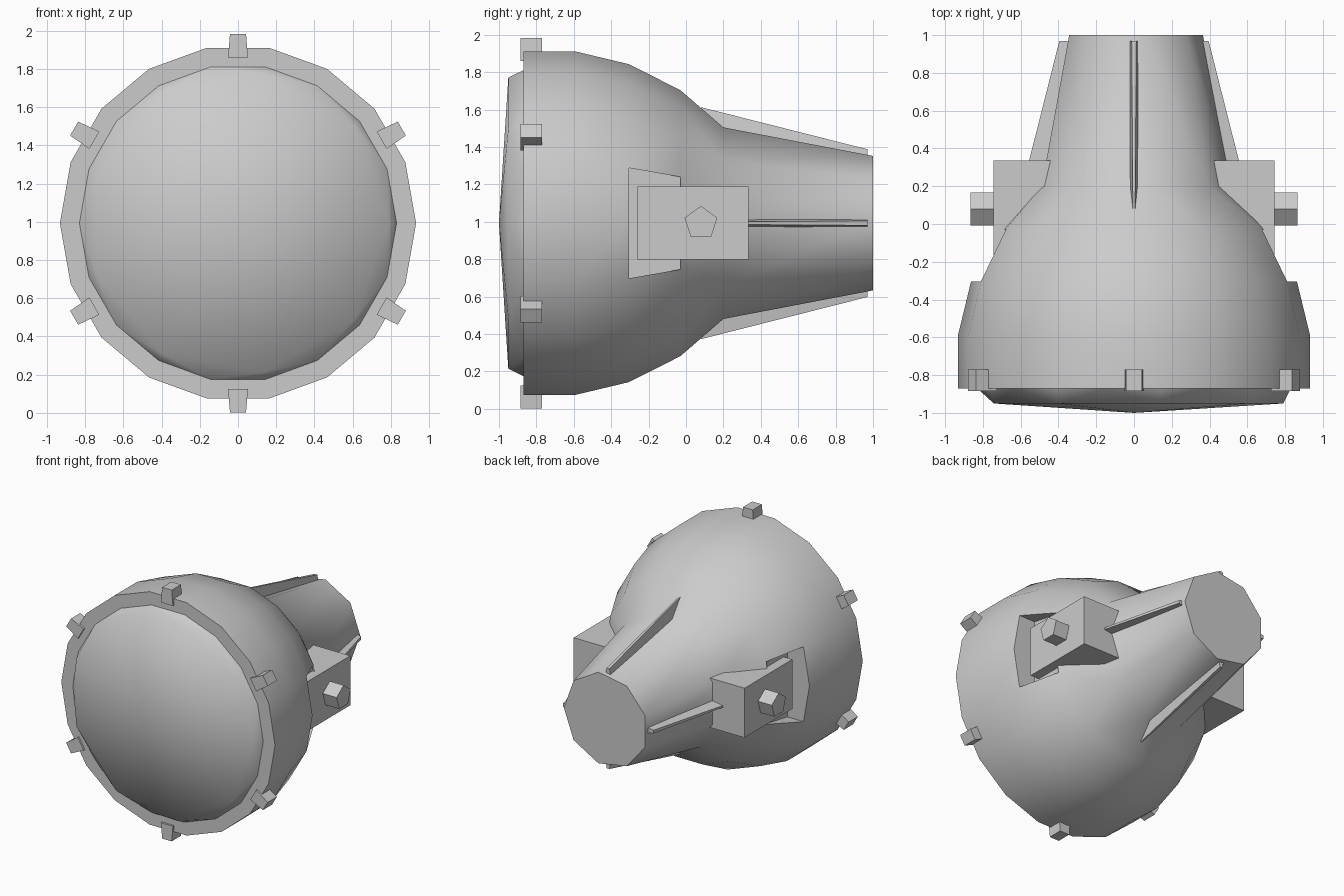
import bpy, bmesh
from math import radians, cos, sin, pi
from mathutils import Matrix, Vector

if "Cube" in bpy.data.objects:
    bpy.data.objects.remove(bpy.data.objects["Cube"])

CZ = 0.993  # height of the lamp axis


def finish(name, bm, smooth=None):
    bmesh.ops.recalc_face_normals(bm, faces=bm.faces)
    me = bpy.data.meshes.new(name)
    bm.to_mesh(me)
    bm.free()
    ob = bpy.data.objects.new(name, me)
    bpy.context.collection.objects.link(ob)
    ob.location.z = CZ
    if smooth:
        bpy.ops.object.select_all(action='DESELECT')
        bpy.context.view_layer.objects.active = ob
        ob.select_set(True)
        bpy.ops.object.shade_smooth_by_angle(angle=radians(smooth))
    return ob


def ring(bm, y, r, n):
    return [bm.verts.new((r * cos(2 * pi * i / n), y, r * sin(2 * pi * i / n)))
            for i in range(n)]


def connect(bm, a, b):
    """Join equal rings with quads, or an 18-ring to a 9-ring with triangles."""
    n, m = len(a), len(b)
    if n == m:
        return [bm.faces.new((a[i], a[(i + 1) % n], b[(i + 1) % n], b[i])) for i in range(n)]
    for k in range(m):
        a0, a1, a2 = a[2 * k], a[2 * k + 1], a[(2 * k + 2) % n]
        b0, b1 = b[k], b[(k + 1) % m]
        bm.faces.new((a0, a1, b0))
        bm.faces.new((a1, b1, b0))
        bm.faces.new((a1, a2, b1))


def block(bm, inner, outer):
    """Closed solid between two matching outlines."""
    a = [bm.verts.new(p) for p in inner]
    b = [bm.verts.new(p) for p in outer]
    connect(bm, a, b)
    bm.faces.new(a)
    bm.faces.new(b)
    return a + b


# Housing: 18-sided bowl narrowing to a 9-sided neck
bm = bmesh.new()
front = ring(bm, -0.87, 0.83, 18)
bowl = [ring(bm, y, r, 18) for y, r in
        [(-0.87, 0.932), (-0.59, 0.932), (-0.305, 0.863), (-0.03, 0.722)]]
neck = [ring(bm, 0.2, 0.52, 9), ring(bm, 1.0, 0.365, 9)]
connect(bm, front, bowl[0])
strips = [connect(bm, bowl[i], bowl[i + 1]) for i in range(3)]
connect(bm, bowl[3], neck[0])
connect(bm, *neck)
bm.faces.new(neck[1])
# Front cover: 9-sided, slightly domed
rim = ring(bm, -0.95, 0.79, 9)
connect(bm, front, rim)
tip = bm.verts.new((0, -1, 0))
for i in range(9):
    bm.faces.new((rim[i], rim[(i + 1) % 9], tip))
# Flat-floored side pockets
for faces, x in (((strips[2][0], strips[2][17]), 0.67),
                 ((strips[2][8], strips[2][9]), -0.67)):
    res = bmesh.ops.extrude_face_region(bm, geom=list(faces))
    for v in res['geom']:
        if isinstance(v, bmesh.types.BMVert):
            v.co.x = x
    old = [f for f in faces if f.is_valid]
    if old:
        bmesh.ops.delete(bm, geom=old, context='FACES_ONLY')
finish("housing", bm, 45)

# Side mounting blocks and five-sided pivot bolts
for s, side in ((1, "right"), (-1, "left")):
    bm = bmesh.new()
    outline = [(-0.26, -0.195), (0.335, -0.195), (0.335, 0.195), (-0.26, 0.195)]
    block(bm, [(s * 0.3, y, z) for y, z in outline],
          [(s * 0.745, y, z) for y, z in outline])
    finish(side + "_mounting_block", bm)

    bm = bmesh.new()
    pent = [(0.08 + 0.092 * sin(2 * pi * i / 5), 0.092 * cos(2 * pi * i / 5)) for i in range(5)]
    block(bm, [(s * 0.70, y, z) for y, z in pent],
          [(s * 0.865, y, z) for y, z in pent])
    finish(side + "_pivot_bolt", bm)

# Rim clips
for i in range(6):
    bm = bmesh.new()
    vs = block(bm,
               [(x, y, 0.868) for x, y in ((-.052, -.885), (.052, -.885), (.052, -.77), (-.052, -.77))],
               [(x, y, 0.99) for x, y in ((-.042, -.885), (.042, -.885), (.042, -.77), (-.042, -.77))])
    bmesh.ops.rotate(bm, verts=vs, cent=(0, 0, 0), matrix=Matrix.Rotation(i * pi / 3, 3, 'Y'))
    finish("rim_clip_%d" % (i + 1), bm)

# Tapered cooling fins along the neck
for i in range(4):
    bm = bmesh.new()
    profile = [(0.08, 0.62, 0.006), (0.97, 0.395, 0.012), (0.97, 0.30, 0.03), (0.12, 0.42, 0.03)]
    vs = block(bm, [(-t, y, r) for y, r, t in profile], [(t, y, r) for y, r, t in profile])
    bmesh.ops.rotate(bm, verts=vs, cent=(0, 0, 0), matrix=Matrix.Rotation(i * pi / 2, 3, 'Y'))
    finish("neck_fin_%d" % (i + 1), bm, 30)
